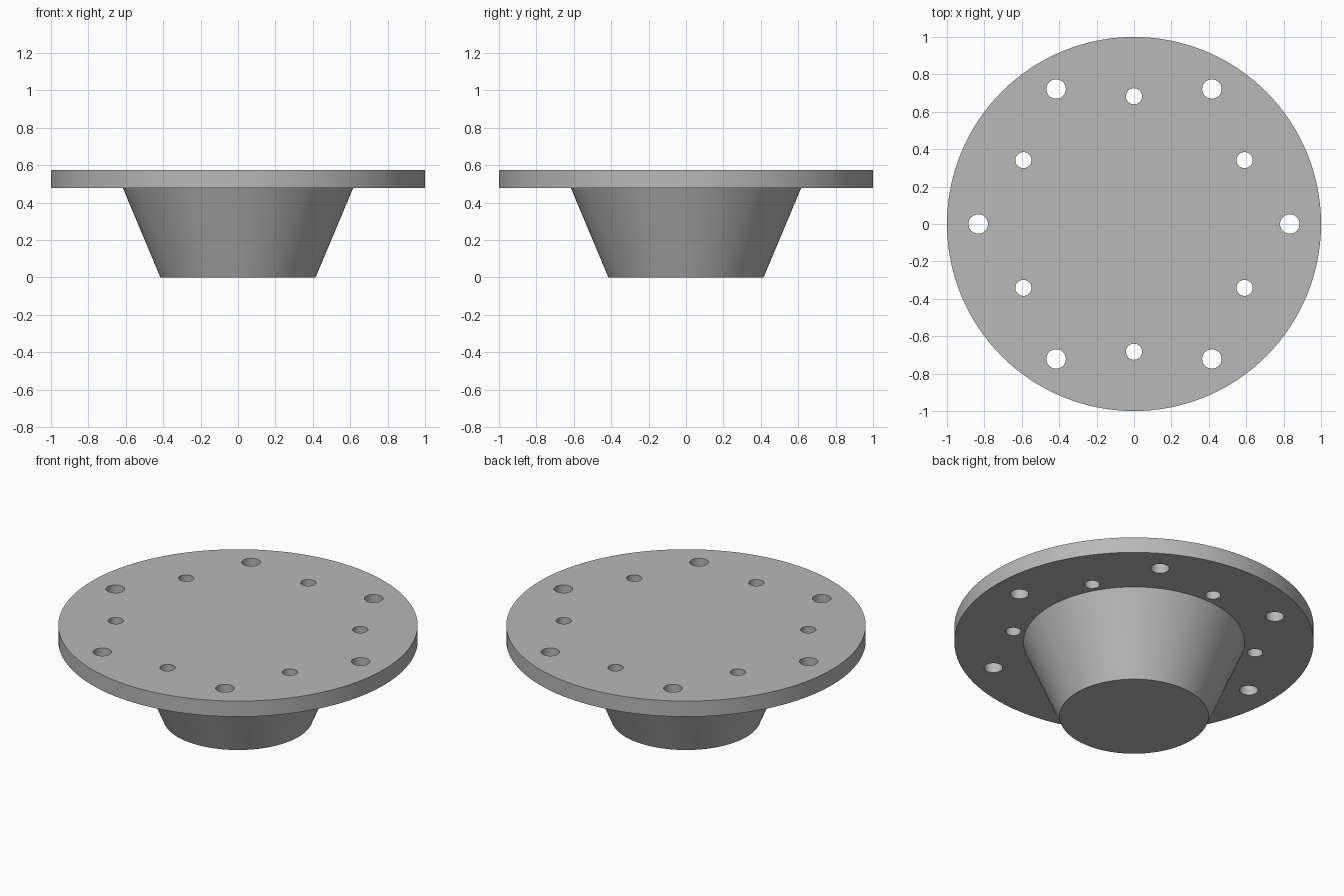
import bpy, bmesh, math
from mathutils import Matrix

cube = bpy.data.objects.get("Cube")
if cube:
    bpy.data.objects.remove(cube, do_unlink=True)

SEGMENTS = 128
FLANGE_BOTTOM, FLANGE_TOP = 0.477, 0.573

steel = bpy.data.materials.new("grey_steel")
steel.use_nodes = True
GREY = (0.48, 0.48, 0.48, 1.0)
steel.diffuse_color = GREY
steel.node_tree.nodes["Principled BSDF"].inputs["Base Color"].default_value = GREY


def make_object(name, bm):
    bmesh.ops.recalc_face_normals(bm, faces=bm.faces)
    mesh = bpy.data.meshes.new(name)
    bm.to_mesh(mesh)
    bm.free()
    mesh.materials.append(steel)
    obj = bpy.data.objects.new(name, mesh)
    bpy.context.collection.objects.link(obj)
    return obj


# Flange and tapered hub turned as one solid from (radius, height) rings
profile = [(0.415, 0), (0.615, FLANGE_BOTTOM), (1, FLANGE_BOTTOM), (1, FLANGE_TOP)]
bm = bmesh.new()
rings = []
for r, z in profile:
    angles = [math.tau * i / SEGMENTS for i in range(SEGMENTS)]
    rings.append([bm.verts.new((r * math.cos(a), r * math.sin(a), z)) for a in angles])
for low, high in zip(rings, rings[1:]):
    for i in range(SEGMENTS):
        j = (i + 1) % SEGMENTS
        bm.faces.new((low[i], low[j], high[j], high[i]))
bm.faces.new(rings[0])
bm.faces.new(rings[-1])
body = make_object("flanged_hub", bm)

# Two bolt circles: (circle radius, hole radius, start angle), six holes each
bm = bmesh.new()
for circle, hole, start in [(0.833, 0.052, 0), (0.683, 0.043, 30)]:
    for k in range(6):
        a = math.radians(start + 60 * k)
        place = Matrix.Translation((circle * math.cos(a), circle * math.sin(a), 0.525))
        bmesh.ops.create_cone(bm, cap_ends=True, segments=32, radius1=hole,
                              radius2=hole, depth=0.3, matrix=place)
# The outer-wall-clear cutters only need to pass through the flange
for v in bm.verts:
    v.co.z = FLANGE_TOP + 0.05 if v.co.z > 0.525 else FLANGE_BOTTOM - 0.02
cutter = make_object("bolt_hole_cutter", bm)
cutter.hide_render = True

# Drill the holes
drill = body.modifiers.new("bolt_holes", 'BOOLEAN')
drill.operation = 'DIFFERENCE'
drill.solver = 'EXACT'
drill.object = cutter
bpy.ops.object.select_all(action='DESELECT')
body.select_set(True)
bpy.context.view_layer.objects.active = body
bpy.ops.object.modifier_apply(modifier=drill.name)
bpy.data.objects.remove(cutter, do_unlink=True)

# Smooth round walls with crisp rims
bpy.ops.object.shade_smooth_by_angle(angle=math.radians(30))
